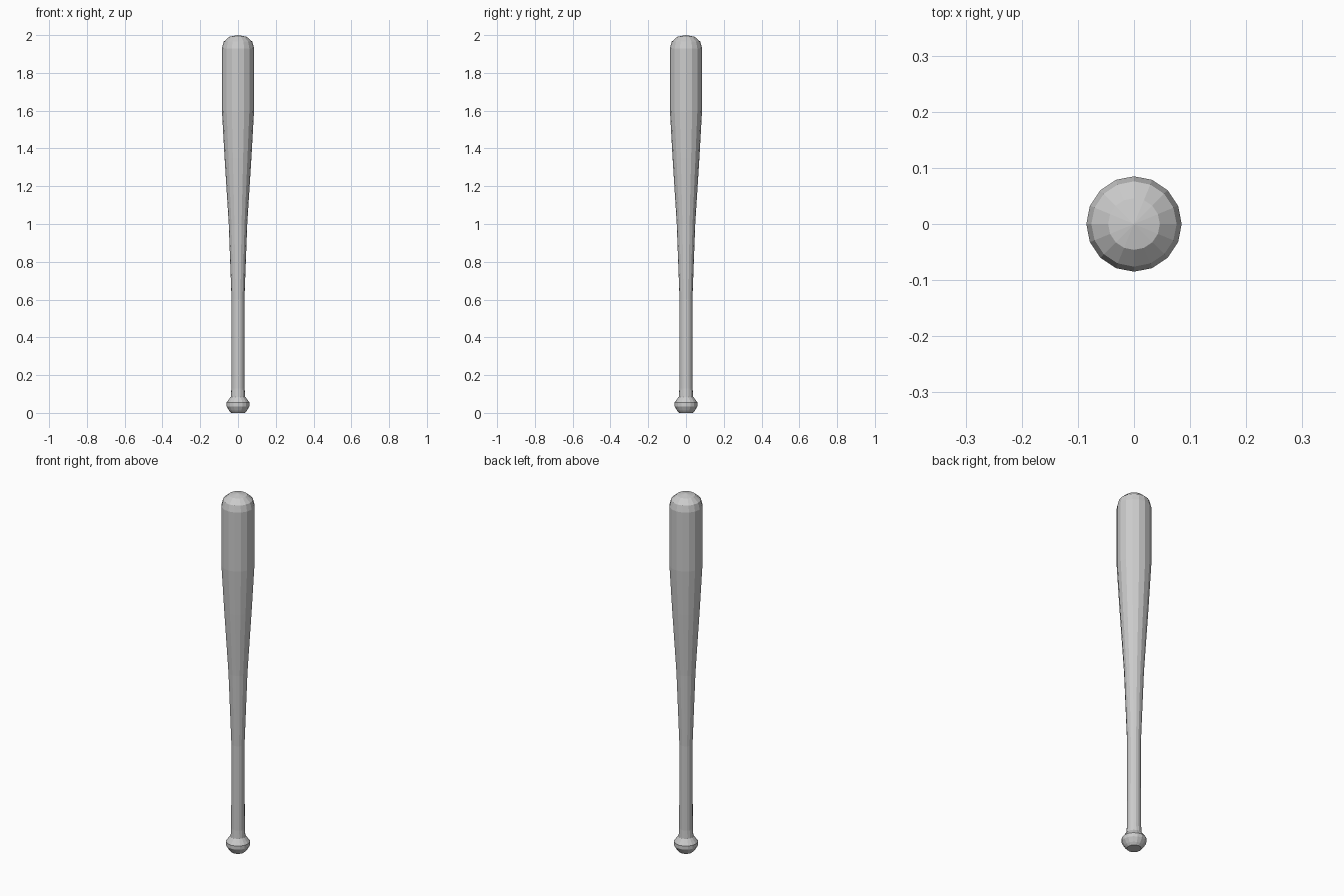
import bpy, bmesh
from math import cos, sin, pi

if "Cube" in bpy.data.objects:
    bpy.data.objects.remove(bpy.data.objects["Cube"])

SIDES = 16


def lathe(name, profile):
    """Revolve (radius, z) points around z; a zero radius closes to a pole."""
    bm = bmesh.new()
    rings = []
    for r, z in profile:
        count = SIDES if r > 0 else 1
        rings.append([bm.verts.new((r * cos(2 * pi * i / SIDES),
                                    r * sin(2 * pi * i / SIDES), z))
                      for i in range(count)])
    for low, high in zip(rings, rings[1:]):
        for i in range(SIDES):
            j = (i + 1) % SIDES
            if len(high) == 1:
                bm.faces.new((low[i], low[j], high[0]))
            else:
                bm.faces.new((low[i], low[j], high[j], high[i]))
    bm.faces.new(rings[0][::-1])
    bmesh.ops.recalc_face_normals(bm, faces=bm.faces[:])
    mesh = bpy.data.meshes.new(name)
    bm.to_mesh(mesh)
    bm.free()
    obj = bpy.data.objects.new(name, mesh)
    bpy.context.collection.objects.link(obj)
    return obj


lathe("baseball_bat", [
    # rounded knob
    (0.036, 0.0), (0.047, 0.012), (0.061, 0.035), (0.061, 0.055), (0.042, 0.08),
    # flare into the handle
    (0.038, 0.085), (0.035, 0.13), (0.034, 0.6),
    # taper up to the barrel
    (0.049, 1.0), (0.071, 1.35), (0.085, 1.6),
    # barrel and rounded tip
    (0.085, 1.93), (0.076, 1.965), (0.046, 1.991), (0.0, 2.0),
])
